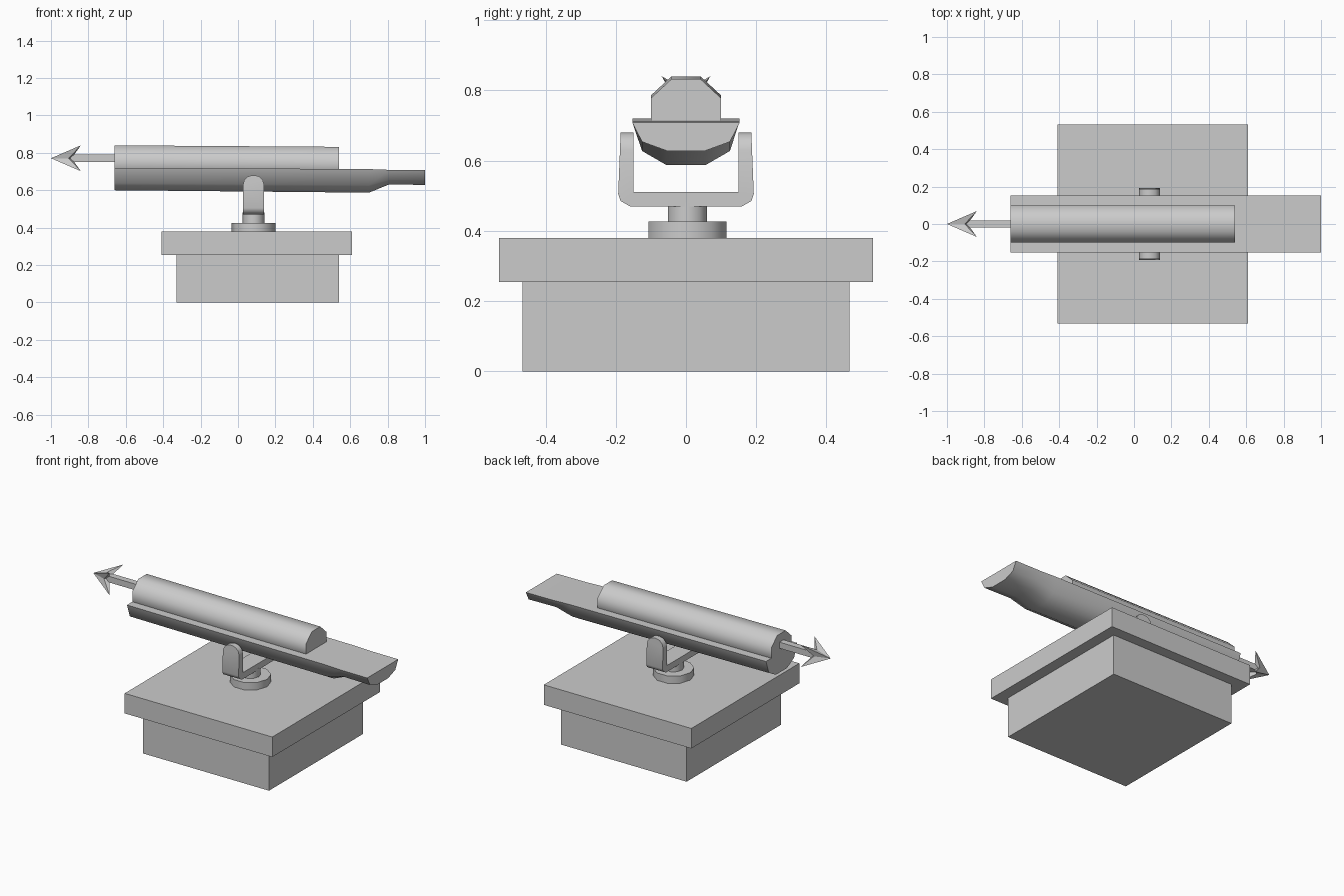
import bpy, bmesh
from math import radians, pi, sin, cos
from mathutils import Vector

if "Cube" in bpy.data.objects:
    bpy.data.objects.remove(bpy.data.objects["Cube"])


def finish(name, bm, smooth=None):
    bmesh.ops.recalc_face_normals(bm, faces=bm.faces)
    me = bpy.data.meshes.new(name)
    bm.to_mesh(me)
    bm.free()
    if smooth:
        for p in me.polygons:
            p.use_smooth = True
        me.set_sharp_from_angle(angle=radians(smooth))
    ob = bpy.data.objects.new(name, me)
    bpy.context.collection.objects.link(ob)
    return ob


def loft(rings):
    """Capped skin through equal-length rings of points."""
    bm = bmesh.new()
    vs = [[bm.verts.new(p) for p in r] for r in rings]
    n = len(vs[0])
    for a, b in zip(vs, vs[1:]):
        for i in range(n):
            j = (i + 1) % n
            bm.faces.new((a[i], a[j], b[j], b[i]))
    bm.faces.new(vs[0])
    bm.faces.new(vs[-1])
    return bm


def box(name, x0, x1, hy, z0, z1, cy=0):
    ring = [(x0, -hy), (x1, -hy), (x1, hy), (x0, hy)]
    return finish(name, loft([[(x, y + cy, z) for x, y in ring] for z in (z0, z1)]))


def disc(name, cx, cy, r, z0, z1, n=10):
    ring = [(cx + r * cos(2 * pi * i / n), cy + r * sin(2 * pi * i / n)) for i in range(n)]
    finish(name, loft([[(x, y, z) for x, y in ring] for z in (z0, z1)]), 50)


# Plinth
box("plinth_lower", -0.33, 0.54, 0.465, 0, 0.255)
box("plinth_upper", -0.41, 0.61, 0.533, 0.255, 0.38)

# Swivel
disc("swivel_disc", 0.083, 0.004, 0.117, 0.38, 0.426)
disc("swivel_post", 0.083, 0.004, 0.058, 0.426, 0.48)

# U-shaped fork with rounded arm tops
half = [(0.15, 0.51), (0.15, 0.68), (0.186, 0.68), (0.193, 0.505), (0.186, 0.485), (0.16, 0.47)]
profile = half + [(-y, z) for y, z in reversed(half)]
bm = loft([[(x, y, z) for y, z in profile] for x in (0.027, 0.139)])
tops = [e for e in bm.edges
        if all(abs(v.co.z - 0.68) > 1e-4 for v in e.verts) is False
        and abs(e.verts[0].co.z - e.verts[1].co.z) < 1e-4
        and abs(e.verts[0].co.x - e.verts[1].co.x) < 1e-4
        and min(v.co.z for v in e.verts) > 0.67]
# those edges run across y at each side of an arm top
bmesh.ops.bevel(bm, geom=tops, offset=0.05, segments=3, profile=0.5, affect='EDGES')
finish("fork", bm, 50)

# Cradle under the barrel, thinning at the rear
rings = []
for x, top, bot in [(-0.66, 0.72, 0.6), (0.7, 0.713, 0.587), (0.81, 0.709, 0.632), (1.0, 0.708, 0.628)]:
    mid = bot + 0.32 * (top - bot)
    side = [(0.153, top), (0.125, mid), (0.055, bot)]
    rings.append([(x, y, z) for y, z in side + [(-y, z) for y, z in reversed(side)]])
finish("cradle", loft(rings), 50)

# Octagonal barrel
r = 0.1 / cos(pi / 8)
octagon = [(r * cos(pi / 8 + i * pi / 4), r * 0.93 * sin(pi / 8 + i * pi / 4)) for i in range(8)]
finish("barrel", loft([[(x, y, zc + z) for y, z in octagon]
                       for x, zc in ((-0.66, 0.747), (0.54, 0.739))]), 50)

# Bolt shaft and four-barbed head
shaft = box("bolt_shaft", -0.895, -0.6, 0.02, 0.752, 0.79)
c = Vector((0, 0, 0.771))
bm = bmesh.new()
tip = bm.verts.new(c + Vector((-1, 0, 0)))
back = bm.verts.new(c + Vector((-0.89, 0, 0)))
star = []
for i in range(8):
    a = i * pi / 4
    rad, x = (0.098, -0.84) if i % 2 else (0.03, -0.905)
    star.append(bm.verts.new(c + Vector((x, rad * cos(a), rad * sin(a)))))
for i in range(8):
    bm.faces.new((tip, star[i], star[(i + 1) % 8]))
    bm.faces.new((back, star[(i + 1) % 8], star[i]))
finish("bolt_head", bm)
